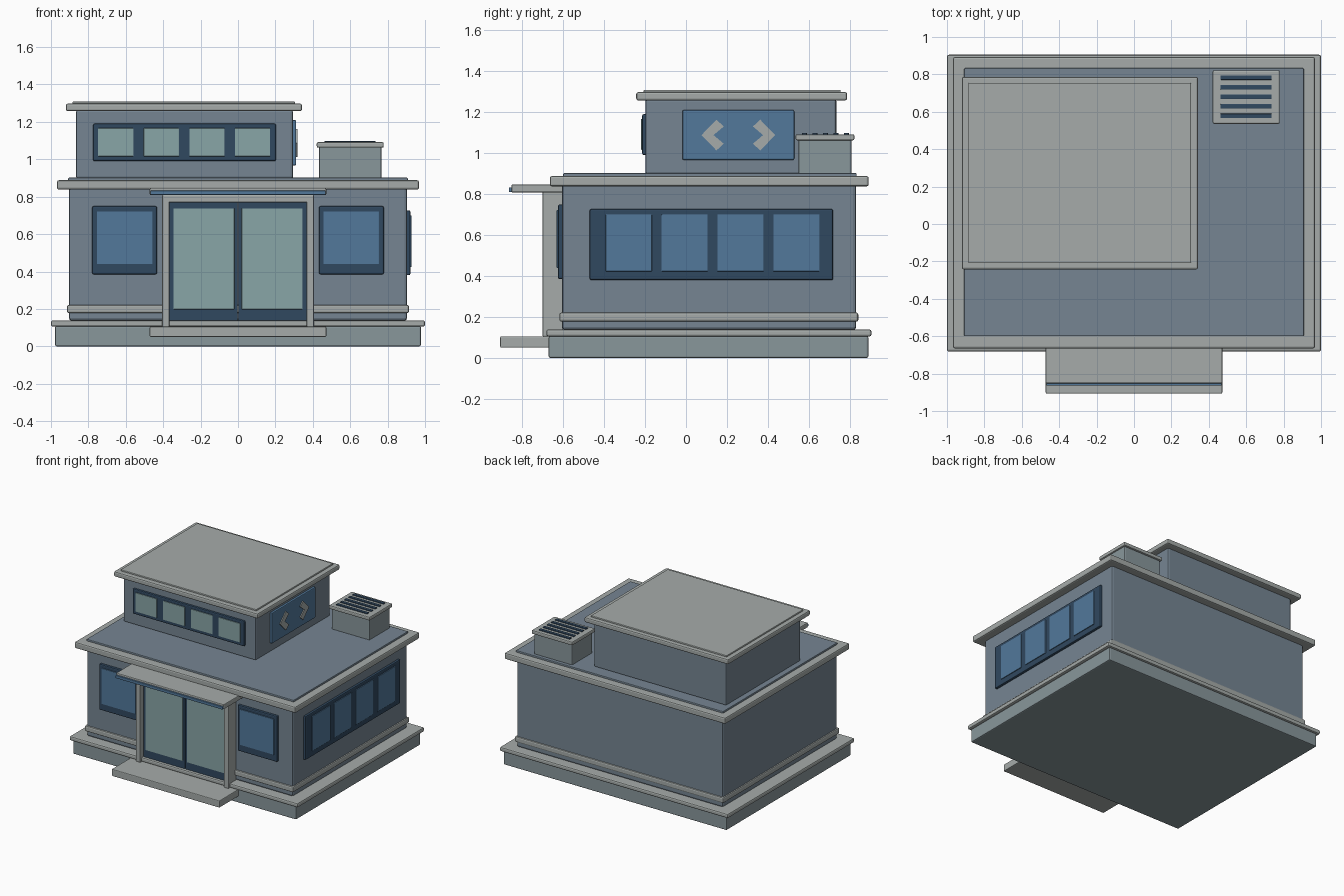
import bpy, bmesh

if "Cube" in bpy.data.objects:
    bpy.data.objects.remove(bpy.data.objects["Cube"])


def material(name, r, g, b):
    m = bpy.data.materials.new(name)
    m.diffuse_color = (r, g, b, 1)
    m.use_nodes = True
    m.node_tree.nodes["Principled BSDF"].inputs["Base Color"].default_value = m.diffuse_color
    return m


WALL = material("slate_wall", .18, .235, .29)
TRIM = material("pale_trim", .38, .41, .40)
BASE = material("base_stone", .25, .31, .33)
NAVY = material("navy_frame", .03, .065, .115)
BLUE = material("blue_glass", .085, .19, .33)
PALE = material("pale_glass", .25, .38, .39)


def finish(name, bm, mat, bevel, segments=2):
    bmesh.ops.recalc_face_normals(bm, faces=bm.faces)
    mesh = bpy.data.meshes.new(name)
    bm.to_mesh(mesh)
    bm.free()
    mesh.materials.append(mat)
    ob = bpy.data.objects.new(name, mesh)
    bpy.context.collection.objects.link(ob)
    if bevel:
        mod = ob.modifiers.new("edge_bevel", "BEVEL")
        mod.width = bevel
        mod.segments = segments
    return ob


def box(name, x, y, z, mat, bevel=0.008):
    """Bevelled box given as (min, max) on each axis."""
    bm = bmesh.new()
    bmesh.ops.create_cube(bm, size=1)
    for v in bm.verts:
        v.co = [r[0] if c < 0 else r[1] for c, r in zip(v.co, (x, y, z))]
    return finish(name, bm, mat, bevel)


# Base and front step
box("base", (-.978, .978), (-.67, .89), (0, .108), BASE)
box("base_lip", (-1, 1), (-.682, .905), (.105, .139), TRIM, .01)
box("front_step", (-.472, .472), (-.907, -.60), (.05, .106), TRIM, .006)

# Ground floor
box("main_walls", (-.904, .904), (-.606, .831), (.137, .85), WALL, .015)
box("skirting", (-.914, .914), (-.618, .841), (.177, .222), TRIM, .01)
box("roof_slab", (-.968, .968), (-.665, .892), (.838, .888), TRIM, .01)
box("roof_panel", (-.908, .908), (-.60, .833), (.88, .902), WALL, .005)

# Upper floor
box("upper_walls", (-.866, .294), (-.198, .734), (.895, 1.265), WALL, .012)
box("upper_roof_slab", (-.92, .342), (-.243, .787), (1.257, 1.298), TRIM, .01)
box("upper_roof_panel", (-.885, .305), (-.207, .755), (1.29, 1.309), TRIM, .005)

# Entrance: posts, lintel and canopy
for side, s in (("left", -1), ("right", 1)):
    box(f"door_post_{side}", sorted((s * .367, s * .406)), (-.70, -.60), (.104, .808), TRIM, .005)
    box(f"door_leaf_{side}", sorted((s * .002, s * .369)), (-.662, -.60), (.135, .773), NAVY, .003)
    box(f"door_glass_{side}", sorted((s * .02, s * .345)), (-.668, -.65), (.198, .738), PALE, .002)
box("door_lintel", (-.406, .406), (-.70, -.60), (.77, .81), TRIM, .005)
box("canopy", (-.472, .472), (-.852, -.60), (.808, .847), TRIM, .006)
box("canopy_strip", (-.468, .468), (-.864, -.845), (.81, .832), BLUE, .003)

# Ground floor front windows
for side, s in (("left", -1), ("right", 1)):
    box(f"front_window_frame_{side}", sorted((s * .433, s * .78)), (-.625, -.59), (.385, .749), NAVY)
    box(f"front_window_glass_{side}", sorted((s * .457, s * .754)), (-.631, -.61), (.439, .722), BLUE, .002)

# Window bands: four panes each
box("side_window_frame", (.89, .922), (-.47, .718), (.38, .727), NAVY)
box("upper_window_frame", (-.775, .203), (-.214, -.18), (.99, 1.19), NAVY)
for i in range(4):
    y = -.392 + i * .2728
    box(f"side_window_glass_{i + 1}", (.90, .928), (y, y + .225), (.423, .70), BLUE, .002)
    x = -.748 + i * .2437
    box(f"upper_window_glass_{i + 1}", (x, x + .189), (-.219, -.2), (1.016, 1.166), PALE, .002)

# Wall panel with two arrow-shaped ornaments
MID = .2555
box("side_panel", (.28, .311), (MID - .273, MID + .273), (.967, 1.21), BLUE, .006)
profile = [(.18, 0), (.107, .075), (.071, .042), (.121, 0), (.071, -.042), (.107, -.075)]
for side, s in (("front", -1), ("back", 1)):
    bm = bmesh.new()
    face = bm.faces.new([bm.verts.new((.305, MID + s * a, 1.088 + b)) for a, b in profile])
    ext = bmesh.ops.extrude_face_region(bm, geom=[face])["geom"]
    bmesh.ops.translate(bm, vec=(.013, 0, 0), verts=[g for g in ext if isinstance(g, bmesh.types.BMVert)])
    # the extrusion keeps the first face as the hidden back
    finish(f"panel_chevron_{side}", bm, TRIM, 0)

# Rooftop vent unit
box("vent_body", (.433, .767), (.55, .807), (.895, 1.07), BASE)
box("vent_lid", (.421, .779), (.535, .822), (1.062, 1.092), TRIM)
for i in range(5):
    y = .578 + i * .0512
    box(f"vent_slat_{i + 1}", (.463, .735), (y - .012, y + .012), (1.085, 1.099), NAVY, .002)
